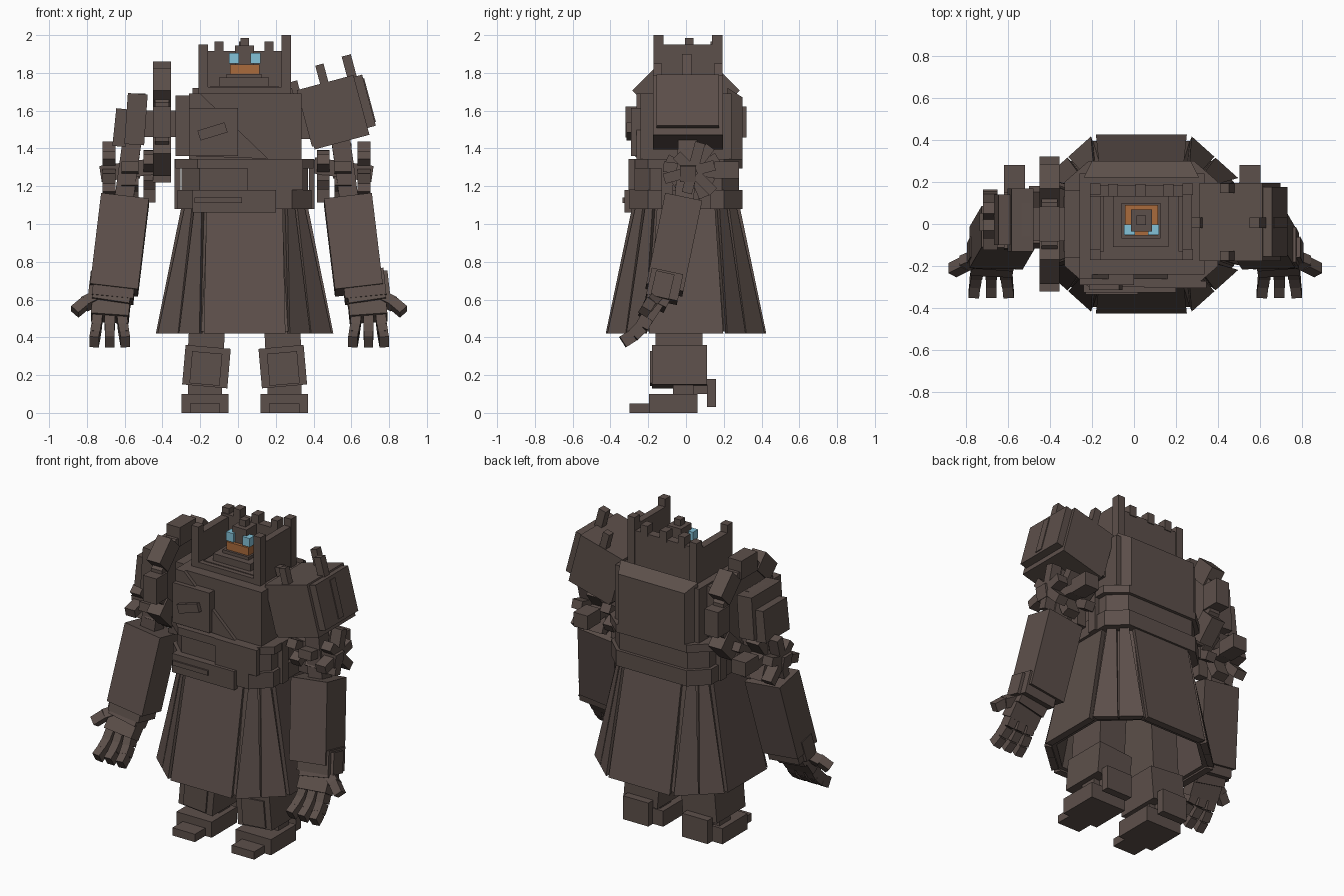
import bpy, math
from mathutils import Vector, Matrix

if "Cube" in bpy.data.objects:
    bpy.data.objects.remove(bpy.data.objects["Cube"])


def material(name, rgb):
    m = bpy.data.materials.new(name)
    m.diffuse_color = (*rgb, 1)
    m.use_nodes = True
    m.node_tree.nodes["Principled BSDF"].inputs["Base Color"].default_value = m.diffuse_color
    return m


BROWN = material("dark_brown", (0.108, 0.079, 0.069))
ORANGE = material("copper", (0.40, 0.145, 0.045))
BLUE = material("pale_blue", (0.23, 0.54, 0.69))


def mesh(name, verts, faces, mat=BROWN):
    me = bpy.data.meshes.new(name)
    me.from_pydata([tuple(v) for v in verts], [], faces)
    me.materials.append(mat)
    ob = bpy.data.objects.new(name, me)
    bpy.context.collection.objects.link(ob)
    return ob


def loft(name, a, b, mat=BROWN):
    """Solid between two matching rings (a below/counter-clockwise, b above)."""
    n = len(a)
    faces = [tuple(reversed(range(n))), tuple(range(n, 2 * n))]
    faces += [(i, (i + 1) % n, n + (i + 1) % n, n + i) for i in range(n)]
    return mesh(name, list(a) + list(b), faces, mat)


def solid(name, centre, size, rot, mat=BROWN):
    sx, sy, sz = (v / 2 for v in size)
    quad = [(-1, -1), (1, -1), (1, 1), (-1, 1)]
    rings = [[Vector(centre) + rot @ Vector((x * sx, y * sy, z * sz)) for x, y in quad]
             for z in (-1, 1)]
    return loft(name, rings[0], rings[1], mat)


def box(name, x0, x1, y0, y1, z0, z1, mat=BROWN):
    return solid(name, ((x0 + x1) / 2, (y0 + y1) / 2, (z0 + z1) / 2),
                 (x1 - x0, y1 - y0, z1 - z0), Matrix.Identity(3), mat)


def turned(name, centre, size, axis, deg):
    return solid(name, centre, size, Matrix.Rotation(math.radians(deg), 3, axis))


def bar(name, p, q, w, d):
    """Block running from p to q, w wide along x and d deep."""
    p, q = Vector(p), Vector(q)
    z = (q - p).normalized()
    y = z.cross(Vector((1, 0, 0))).normalized()
    x = y.cross(z)
    return solid(name, (p + q) / 2, (w, d, (q - p).length), Matrix((x, y, z)).transposed())


CX = 0.035  # centre line of the body


def octagon(hx, hy, fx, fy, z):
    pts = [(-fx, -hy), (fx, -hy), (hx, -fy), (hx, fy), (fx, hy), (-fx, hy), (-hx, fy), (-hx, -fy)]
    return [Vector((CX + x, y, z)) for x, y in pts]


# Legs and feet
for s, side in ((-1, "left"), (1, "right")):
    X = CX + s * 0.21
    box(side + "_foot", X - .125, X + .125, -.195, .06, 0, .1)
    box(side + "_toe", X - .08, X + .08, -.3, -.195, 0, .05)
    box(side + "_heel_plate", X - .09, X + .09, .11, .16, .03, .18)
    box(side + "_heel_link", X - .05, X + .05, .03, .12, .1, .16)
    box(side + "_ankle", X - .09, X + .09, -.07, .04, .09, .16)
    turned(side + "_shin", (X - s * .008, -.035, .245), (.24, .29, .21), 'Y', -s * 5)
    turned(side + "_shin_plate", (X - s * .005, -.17, .235), (.16, .04, .17), 'Y', -s * 5)
    turned(side + "_thigh", (X - s * .02, -.037, .62), (.19, .25, .6), 'Y', -s * 3)

# Skirt: thin hollow shell with overlapping outer panels
top, low = octagon(.3, .26, .19, .15, 1.09), octagon(.44, .395, .23, .2, .43)
rim, lid = octagon(.40, .355, .21, .18, .43), octagon(.27, .23, .17, .13, 1.07)
shell_faces = []
for i in range(8):
    j = (i + 1) % 8
    shell_faces += [(i, j, 8 + j, 8 + i), (16 + j, 16 + i, 24 + i, 24 + j),
                    (16 + i, 16 + j, j, i)]
shell_faces += [tuple(range(8, 16)), tuple(reversed(range(24, 32)))]
mesh("skirt_shell", low + top + rim + lid, shell_faces)
ptop, plow = octagon(.335, .285, .21, .16, 1.09), octagon(.47, .425, .23, .21, .42)
itop, ilow = octagon(.30, .25, .20, .15, 1.09), octagon(.425, .38, .215, .2, .42)
for i in range(8):
    j = (i + 1) % 8
    mix = lambda r, t: r[i].lerp(r[j], t)
    # corner panels are split in two by a narrow pleat
    spans = [(.14, .45, .04, .49), (.55, .86, .51, .96)] if i % 2 else [(.02, .98, .03, .97)]
    for t0, t1, b0, b1 in spans:
        loft("skirt_panel", [mix(plow, b0), mix(plow, b1), mix(ilow, b1), mix(ilow, b0)],
             [mix(ptop, t0), mix(ptop, t1), mix(itop, t1), mix(itop, t0)])

# Belt
loft("lower_belt", octagon(.355, .3, .25, .2, 1.08), octagon(.355, .3, .25, .2, 1.18))
loft("upper_belt", octagon(.335, .28, .24, .19, 1.18), octagon(.335, .28, .24, .19, 1.3))
loft("belt_rim", octagon(.365, .3, .25, .2, 1.295), octagon(.365, .3, .25, .2, 1.345))
box("belt_buckle", -.24, .2, -.325, -.28, 1.06, 1.18)
box("belt_bar", -.23, .02, -.335, -.32, 1.11, 1.14)
box("belt_front_plate", .05, .345, -.305, -.27, 1.18, 1.345)
for s in (-1, 1):
    for y in (-.1, .1):
        box("belt_loop", CX + s * .355 - .015, CX + s * .355 + .015, y - .03, y + .03, 1.08, 1.345)

# Torso
box("torso", -.26, .335, -.24, .24, 1.34, 1.69)
loft("chest_flap", [(-.26, -.262, 1.69), (-.26, -.262, 1.36), (.16, -.262, 1.345), (-.2, -.262, 1.69)],
     [(-.26, -.235, 1.69), (-.26, -.235, 1.36), (.16, -.235, 1.345), (-.2, -.235, 1.69)])
box("chest_plate", -.26, 0, -.29, -.24, 1.36, 1.615)
turned("chest_bar", (-.135, -.3, 1.49), (.15, .03, .055), 'Y', -17)
loft("back_plate", [(-.2, .3, 1.34), (-.24, .22, 1.3), (.31, .22, 1.3), (.27, .3, 1.34)],
     [(-.2, .3, 1.67), (-.24, .22, 1.72), (.31, .22, 1.72), (.27, .3, 1.67)])
box("collar_step_low", -.145, .215, -.14, .17, 1.68, 1.73)
box("collar_step_mid", -.1, .165, -.11, .14, 1.73, 1.775)
box("collar_step_top", -.06, .125, -.07, .1, 1.775, 1.795)

# Head
box("jaw", -.043, .113, -.055, .09, 1.79, 1.845, ORANGE)
box("head_core", -.015, .085, -.035, .07, 1.84, 1.945)
box("head_finial", .012, .057, -.005, .04, 1.94, 1.985)
for x in (-.047, .067):
    box("eye", x, x + .052, -.052, -.002, 1.85, 1.906, BLUE)

# Battlement collar around the head
box("collar_back", -.21, .275, .13, .185, 1.69, 1.915)
box("collar_left", -.21, -.16, -.15, .17, 1.69, 1.9)
box("collar_right", .23, .275, -.15, .17, 1.69, 1.95)
box("collar_front", -.21, .275, -.17, -.13, 1.69, 1.725)
for x in (-.1, .03, .165):
    box("battlement", x - .024, x + .024, .13, .19, 1.9, 1.967)
for y in (-.145, .165):
    box("left_collar_post", -.21, -.16, y - .027, y + .027, 1.69, 1.95)
    box("right_collar_post", .23, .28, y - .027, y + .027, 1.69, 2.0)

# Right shoulder armour, tilted outward
R = Matrix.Rotation(math.radians(-15), 3, 'Y')
PIVOT = Vector((.505, .01, 1.605))


def shoulder(name, offset, size):
    solid(name, PIVOT + R @ Vector(offset), size, R)


shoulder("shoulder_block", (-.005, 0, -.005), (.31, .37, .31))
shoulder("shoulder_outer_plate", (.17, 0, .0), (.05, .33, .28))
shoulder("shoulder_rim", (0, 0, -.165), (.3, .37, .025))
shoulder("shoulder_fin", (.14, -.005, .16), (.05, .05, .2))
shoulder("shoulder_outer_fin", (.193, -.005, 0), (.015, .05, .24))
shoulder("shoulder_inner_fin", (-.165, -.005, .12), (.04, .05, .16))
for y in (-.16, .16):
    shoulder("shoulder_spike", (-.01, y, .165), (.045, .045, .17))
box("right_shoulder_joint", .3, .42, -.12, .14, 1.45, 1.62)

# Left shoulder wheel
box("left_shoulder_cap", -.33, -.25, -.16, .16, 1.36, 1.68)
box("wheel_axle", -.5, -.3, -.08, .08, 1.46, 1.6)
ring = [(.27 * math.cos(math.pi * (k + .5) / 4), .27 * math.sin(math.pi * (k + .5) / 4)) for k in range(8)]
loft("shoulder_wheel", [(-.44, y, 1.54 + z) for y, z in ring], [(-.365, y, 1.54 + z) for y, z in ring])
for k in range(8):
    a = k * math.pi / 4
    d = Vector((0, math.cos(a), math.sin(a)))
    turned("wheel_block", Vector((-.402, 0, 1.54)) + d * .26, (.095, .12, .165), 'X', k * 45)

# Left upper arm armour
turned("left_upper_arm", (-.54, .02, 1.555), (.105, .3, .27), 'Y', 4)
turned("left_arm_plate", (-.62, .02, 1.51), (.07, .24, .2), 'Y', 6)
box("left_arm_top_plate", -.58, -.49, -.06, .1, 1.66, 1.69)

# Arms below the shoulders, mirrored
for s, side in ((-1, "left"), (1, "right")):
    P = lambda v, y, z: (-.008 + s * v, y, z)
    bar(side + "_elbow_rod", P(.55, .01, 1.46), P(.6, -.01, 1.1), .1, .1)
    bar(side + "_elbow_hub", P(.41, .01, 1.31), P(.72, .01, 1.265), .085, .085)
    # clusters of radial blocks round the elbow
    for v, zc, w in ((.46, 1.27, .065), (.565, 1.285, .09), (.675, 1.28, .07)):
        for k in range(6):
            a = math.radians(k * 60 + v * 200)
            d = Vector((0, math.cos(a), math.sin(a)))
            r = .13 if k % 2 else .1
            turned(side + "_elbow_block", Vector(P(v, .035, zc)) + d * r * .7,
                   (w, r, .055), 'X', math.degrees(a))
    box(side + "_elbow_cap", *sorted((P(.51, 0, 0)[0], P(.61, 0, 0)[0])), .15, .28, 1.24, 1.33)
    bar(side + "_forearm", P(.59, -.015, 1.13), P(.648, -.115, .65), .255, .2)
    # hands sit slightly further to one side
    P = lambda v, y, z: (.006 + s * v, y, z)
    bar(side + "_cuff", P(.655, -.1, .74), P(.67, -.13, .6), .22, .17)
    bar(side + "_cuff_knob", P(.755, -.11, .74), P(.77, -.14, .61), .06, .1)
    bar(side + "_wrist", P(.665, -.125, .65), P(.68, -.165, .57), .2, .12)
    bar(side + "_palm", P(.675, -.15, .6), P(.685, -.215, .5), .2, .085)
    for f in (-1, 0, 1):
        pts = [P(.685 + f * u, y, z) for u, y, z in
               ((.064, -.2, .515), (.07, -.235, .455), (.077, -.28, .41), (.083, -.335, .375))]
        for k in range(3):
            bar(side + "_finger", pts[k], pts[k + 1], .054 - k * .002, .072 - k * .003)
    bar(side + "_thumb_base", P(.75, -.16, .61), P(.82, -.19, .575), .06, .06)
    bar(side + "_thumb_tip", P(.81, -.19, .585), P(.87, -.22, .535), .055, .055)
